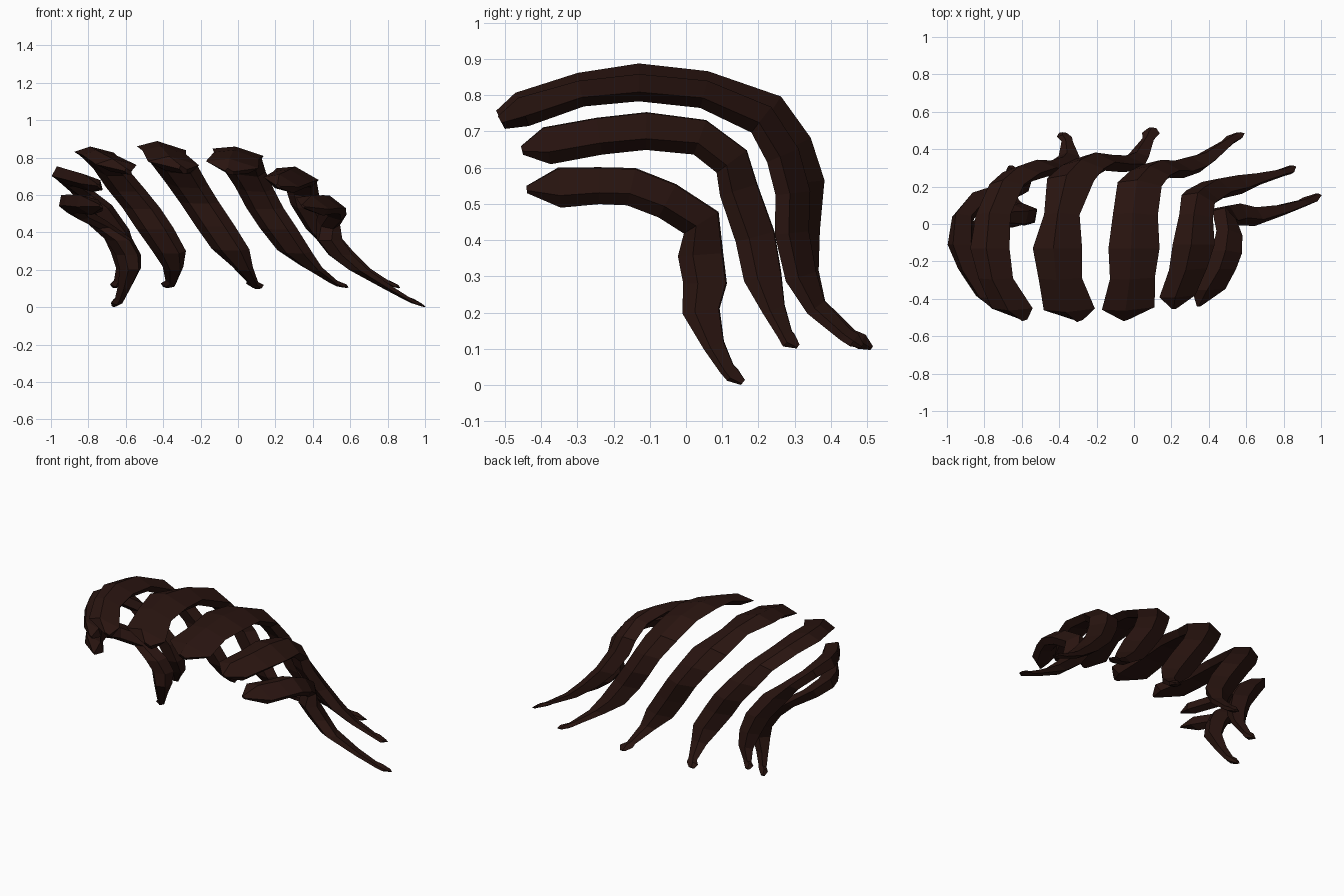
import bpy, bmesh
from math import radians, sin, cos
from mathutils import Vector

mat = bpy.data.materials.new("dark_bone")
mat.diffuse_color = (0.022, 0.007, 0.005, 1)

# Five-sided section: ridge outside, narrower flat inside
SECTION = [(-1, 0.1), (0, 1), (1, 0.1), (0.5, -0.95), (-0.5, -0.95)]

# Each path row: side offset, y, z, half width, half thickness
CENTRE = [(0.03, -.513, .735, .02, .025), (0.0, -.455, .765, .13, .045),
          (-.01, -.29, .823, .11, .04), (-.01, -.13, .845, .125, .043),
          (0, .05, .825, .09, .043), (0, .235, .755, .12, .05),
          (0, .30, .66, .11, .05), (0, .335, .56, .105, .048),
          (0, .325, .43, .105, .045), (0, .325, .31, .10, .042),
          (0, .36, .215, .055, .03), (0, .455, .135, .03, .02),
          (.005, .485, .12, .045, .022), (0, .513, .102, .02, .006)]
INNER = [(.27, -.51, .725, .02, .02), (.31, -.45, .758, .13, .038),
         (.365, -.29, .808, .11, .033), (.385, -.13, .825, .125, .034),
         (.38, .05, .806, .11, .036), (.355, .21, .735, .11, .042),
         (.345, .27, .635, .10, .045), (.33, .298, .53, .10, .046),
         (.33, .295, .42, .10, .045), (.335, .32, .30, .09, .042),
         (.37, .36, .215, .055, .028), (.43, .44, .14, .03, .02),
         (.455, .465, .125, .04, .02), (.475, .487, .108, .02, .006)]
MIDDLE = [(.48, -.453, .648, .012, .012), (.51, -.385, .665, .09, .048),
          (.585, -.24, .692, .095, .047), (.625, -.11, .707, .105, .047),
          (.625, .04, .688, .085, .047), (.59, .13, .62, .09, .048),
          (.56, .15, .54, .085, .05), (.55, .195, .41, .08, .052),
          (.58, .215, .30, .07, .05), (.63, .245, .21, .05, .03),
          (.71, .275, .14, .028, .02), (.735, .285, .125, .035, .022),
          (.755, .31, .107, .015, .006)]
OUTER = [(.54, -.44, .54, .012, .01), (.60, -.35, .55, .10, .052),
         (.67, -.24, .555, .09, .048), (.70, -.15, .552, .09, .05),
         (.685, -.05, .512, .08, .05), (.615, .045, .45, .08, .055),
         (.56, .045, .36, .075, .06), (.565, .057, .28, .07, .058),
         (.605, .045, .205, .06, .05), (.70, .08, .11, .04, .028),
         (.77, .115, .045, .028, .02), (.795, .13, .03, .035, .02),
         (.825, .158, .008, .015, .008)]


def rib(name, path, side, roll, front_width):
    """Loft the section along the path, then shear the rib sideways with height."""
    bm = bmesh.new()
    rings = []
    ang = radians(5 + side * roll)
    n = len(path)
    for i, (x, y, z, w, t) in enumerate(path):
        a, b = path[max(i - 1, 0)], path[min(i + 1, n - 1)]
        tan = Vector((0, b[1] - a[1], b[2] - a[2])).normalized()
        nor = Vector((0, -tan.z, tan.y))
        across = Vector((1, 0, 0))
        u = across * cos(ang) - nor * sin(ang)
        v = nor * cos(ang) + across * sin(ang)
        if i < 6:
            w *= front_width
        ring = []
        for p, q in SECTION:
            co = Vector((x * side if side else x, y, z)) + u * p * w + v * q * t
            co.x += 0.167 - 0.667 * co.z
            co.z = max(co.z, 0)
            ring.append(bm.verts.new(co))
        rings.append(ring)
    k = len(SECTION)
    for r, s in zip(rings, rings[1:]):
        for j in range(k):
            bm.faces.new((r[j], r[(j + 1) % k], s[(j + 1) % k], s[j]))
    bm.faces.new(rings[0][::-1])
    bm.faces.new(rings[-1])
    bmesh.ops.recalc_face_normals(bm, faces=bm.faces)
    me = bpy.data.meshes.new(name)
    bm.to_mesh(me)
    bm.free()
    me.materials.append(mat)
    ob = bpy.data.objects.new(name, me)
    bpy.context.collection.objects.link(ob)


# Middle rib, then three mirrored pairs (left ribs are slimmer in front)
rib("centre_rib", CENTRE, 0, 0, 1)
for side, label, widths in ((-1, "left", (.83, .68, .72)), (1, "right", (1, .92, .75))):
    rib(label + "_inner_rib", INNER, side, 4, widths[0])
    rib(label + "_middle_rib", MIDDLE, side, 14, widths[1])
    rib(label + "_outer_rib", OUTER, side, 20, widths[2])
